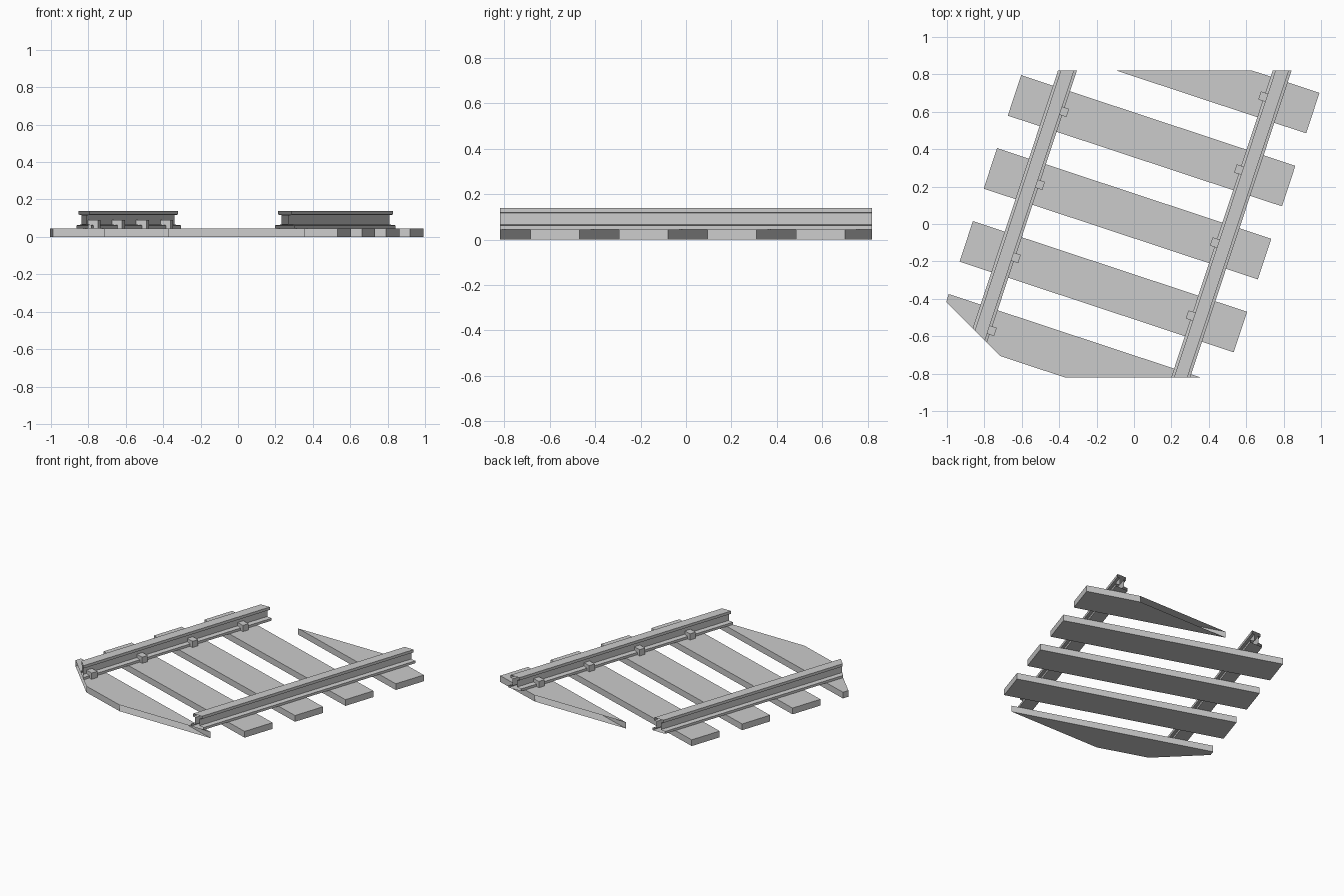
import bpy, bmesh, math
from mathutils import Matrix, Vector

if "Cube" in bpy.data.objects:
    bpy.data.objects.remove(bpy.data.objects["Cube"])

ANGLE = -math.radians(18.3)                       # track runs diagonally
PLACE = Matrix.Translation((-0.035, 0.055, 0)) @ Matrix.Rotation(ANGLE, 4, 'Z')
SPACING = 0.411
GAUGE = 0.545                                     # half distance between rails

# Tile borders: everything outside is sliced off, leaving the ends open
BORDERS = [((0, 0.82, 0), (0, 1, 0)),
           ((0, -0.82, 0), (0, -1, 0)),
           ((-1.0, -0.422, 0), (-1, -1, 0))]


def finish(name, bm):
    bmesh.ops.recalc_face_normals(bm, faces=bm.faces)
    bm.transform(PLACE)
    for co, no in BORDERS:
        geom = bm.verts[:] + bm.edges[:] + bm.faces[:]
        if geom:
            bmesh.ops.bisect_plane(bm, geom=geom, plane_co=Vector(co),
                                   plane_no=Vector(no).normalized(), clear_outer=True)
    if bm.faces:
        me = bpy.data.meshes.new(name)
        bm.to_mesh(me)
        bpy.context.collection.objects.link(bpy.data.objects.new(name, me))
    bm.free()


def box(name, x0, x1, y0, y1, z0, z1):
    bm = bmesh.new()
    m = (Matrix.Translation(((x0 + x1) / 2, (y0 + y1) / 2, (z0 + z1) / 2))
         @ Matrix.Diagonal((x1 - x0, y1 - y0, z1 - z0, 1)))
    bmesh.ops.create_cube(bm, size=1, matrix=m)
    finish(name, bm)


def rail(name, x):
    # Half of the I-shaped section: foot, web, head
    half = [(0.048, 0.045), (0.048, 0.062), (0.016, 0.066),
            (0.016, 0.117), (0.034, 0.119), (0.034, 0.139)]
    section = half + [(-a, z) for a, z in reversed(half)]
    bm = bmesh.new()
    face = bm.faces.new([bm.verts.new((x + a, -1.5, z)) for a, z in section])
    ext = bmesh.ops.extrude_face_region(bm, geom=[face])
    bmesh.ops.translate(bm, vec=(0, 3, 0),
                        verts=[v for v in ext['geom'] if isinstance(v, bmesh.types.BMVert)])
    finish(name, bm)


# Rails
rail("left_rail", -GAUGE)
rail("right_rail", GAUGE)

# Sleepers with a rail clip inside each rail
for i in range(-2, 3):
    y = i * SPACING
    box(f"sleeper_{i + 3}", -0.772, 0.772, y - 0.114, y + 0.114, 0, 0.045)
    box(f"left_clip_{i + 3}", -0.529, -0.472, y - 0.023, y + 0.023, 0.045, 0.09)
    box(f"right_clip_{i + 3}", 0.472, 0.529, y - 0.023, y + 0.023, 0.045, 0.09)
